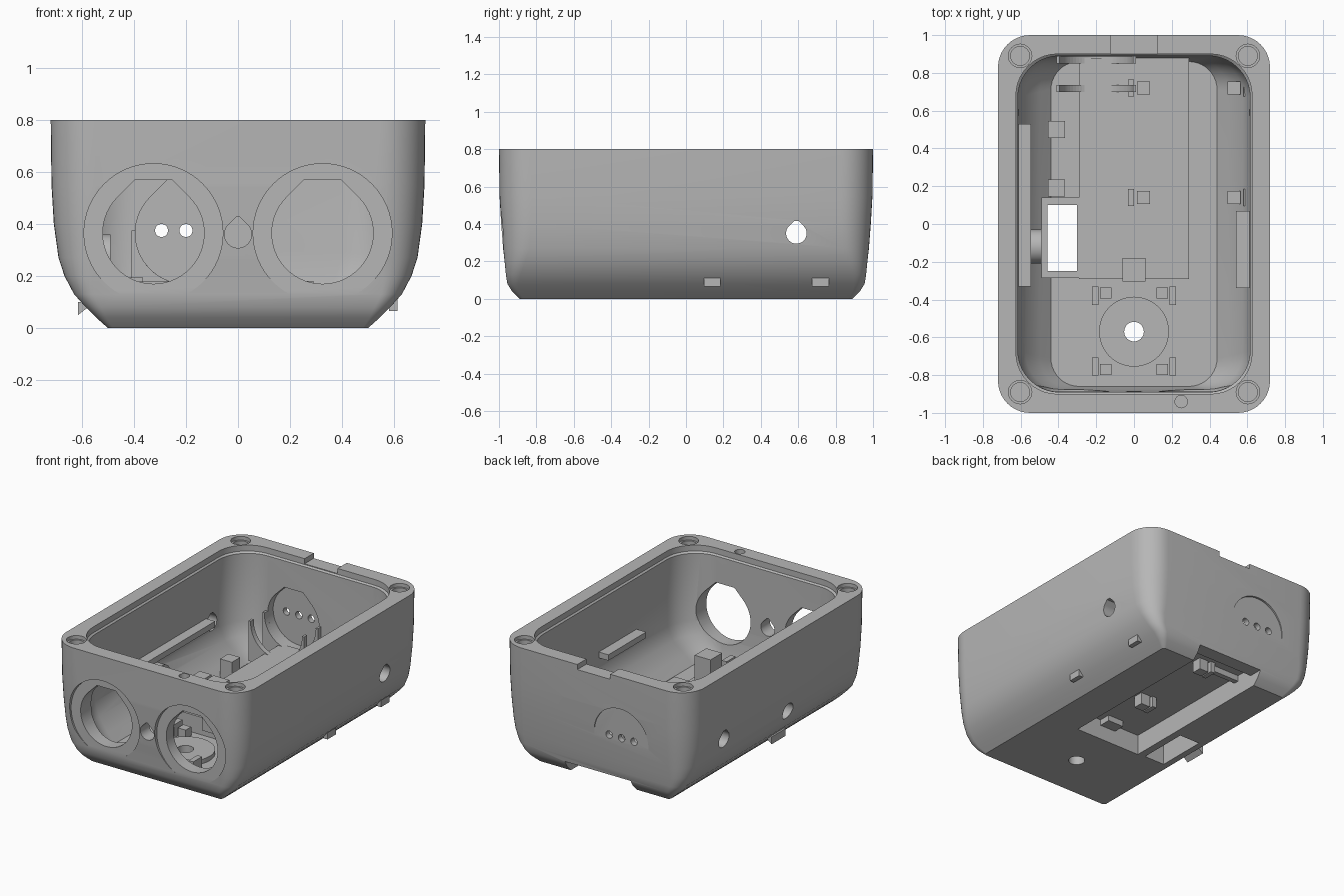
import bpy, bmesh, math
from mathutils import Vector

if "Cube" in bpy.data.objects:
    bpy.data.objects.remove(bpy.data.objects["Cube"], do_unlink=True)

GREY = (0.47, 0.47, 0.47, 1.0)
plastic = bpy.data.materials.new("grey plastic")
plastic.use_nodes = True
plastic.diffuse_color = GREY
bsdf = next(n for n in plastic.node_tree.nodes if n.type == 'BSDF_PRINCIPLED')
bsdf.inputs["Base Color"].default_value = GREY
bsdf.inputs["Roughness"].default_value = 0.6


def finish(name, bm):
    bmesh.ops.recalc_face_normals(bm, faces=bm.faces)
    mesh = bpy.data.meshes.new(name)
    bm.to_mesh(mesh)
    bm.free()
    mesh.materials.append(plastic)
    obj = bpy.data.objects.new(name, mesh)
    bpy.context.collection.objects.link(obj)
    return obj


def prism(name, outline, axis, lo, hi):
    """Extrude a 2D outline along one axis."""
    place = {'x': lambda u, v, w: (w, u, v),
             'y': lambda u, v, w: (u, w, v),
             'z': lambda u, v, w: (u, v, w)}[axis]
    bm = bmesh.new()
    low = [bm.verts.new(place(u, v, lo)) for u, v in outline]
    high = [bm.verts.new(place(u, v, hi)) for u, v in outline]
    skin(bm, [low, high])
    return finish(name, bm)


def skin(bm, rings):
    """Join matching rings and cap both ends."""
    for a, b in zip(rings, rings[1:]):
        for i in range(len(a)):
            j = (i + 1) % len(a)
            bm.faces.new((a[i], a[j], b[j], b[i]))
    bm.faces.new(rings[0])
    bm.faces.new(rings[-1])


def box(name, x0, x1, y0, y1, z0, z1):
    return prism(name, [(x0, y0), (x1, y0), (x1, y1), (x0, y1)], 'z', z0, z1)


def circle(u, v, r, n=48):
    return [(u + r * math.cos(math.tau * i / n), v + r * math.sin(math.tau * i / n))
            for i in range(n)]


def teardrop(u, v, r, top, n=40):
    """Circle whose upper part runs in 45 degree tangents to a flat top."""
    arc = [math.radians(135 + 270 * i / n) for i in range(n + 1)]
    half = r * math.sqrt(2) - top
    return ([(u + r * math.cos(a), v + r * math.sin(a)) for a in arc]
            + [(u + half, v + top), (u - half, v + top)])


def loft(name, sections, steps=10):
    """Stack rounded rectangles given as (z, half x, half y, corner radius)."""
    bm = bmesh.new()
    rings = []
    for z, hx, hy, r in sections:
        ring = []
        for k, (sx, sy) in enumerate([(1, 1), (-1, 1), (-1, -1), (1, -1)]):
            for i in range(steps + 1):
                a = math.pi / 2 * (k + i / steps)
                ring.append(bm.verts.new((sx * (hx - r) + r * math.cos(a),
                                          sy * (hy - r) + r * math.sin(a), z)))
        rings.append(ring)
    skin(bm, rings)
    return finish(name, bm)


cutters = set()


def cut(obj, *tools):
    for tool in tools:
        mod = obj.modifiers.new("cut", 'BOOLEAN')
        mod.operation = 'DIFFERENCE'
        mod.solver = 'EXACT'
        mod.object = tool
        cutters.add(tool)
        tool.hide_render = True
    deps = bpy.context.evaluated_depsgraph_get()
    mesh = bpy.data.meshes.new_from_object(obj.evaluated_get(deps))
    obj.modifiers.clear()
    obj.data = mesh


# Tub with tapered underside, and its cavity
shell = loft("case_shell", [
    (0, .5, .89, .02), (.04, .545, .93, .04), (.08, .585, .955, .06),
    (.13, .63, .963, .08), (.2, .667, .97, .11), (.27, .69, .978, .14),
    (.4, .708, .988, .16), (.55, .717, .997, .17), (.8, .72, 1, .17)])
cavity = loft("cavity_cutter", [
    (.06, .44, .86, .15), (.12, .5, .87, .17), (.2, .575, .88, .2),
    (.29, .612, .885, .21), (.75, .615, .89, .22), (.76, .625, .9, .22),
    (.9, .625, .9, .22)])
cut(shell, cavity)

# Front windows, each in a shallow round seat
front = []
for s in (-1, 1):
    front += [prism("seat_cutter", circle(s * .325, .365, .267, 64), 'y', -1.2, -.963),
              prism("window_cutter", teardrop(s * .325, .365, .195, .205), 'y', -1.2, -.7)]
front.append(prism("front_hole_cutter", teardrop(0, .36, .052, .068), 'y', -1.2, -.7))
cut(shell, *front)

# Round panel with three small holes in the back wall
back = [prism("panel_cutter", circle(-.2, .375, .205, 64), 'y', .984, 1.2),
        prism("panel_inner_cutter", teardrop(-.2, .365, .195, .205), 'y', .8, .945)]
back += [prism("sound_hole_cutter", circle(-.2 + i * .094, .375, .025, 20), 'y', .85, 1.2)
         for i in (-1, 0, 1)]
cut(shell, *back)

# Side holes, rim notch, screw holes
sides = [prism("side_hole_cutter", teardrop(.59, .35, .055, .065), 'x', -1, 1),
         prism("plug_hole_cutter", circle(-.12, .27, .055, 32), 'x', -1, -.45),
         box("notch_cutter", -.125, .125, .85, 1.2, .765, .9),
         prism("pin_hole_cutter", circle(.25, -.94, .033, 24), 'z', .7, .9)]
for sx in (-1, 1):
    for sy in (-1, 1):
        sides += [prism("screw_seat_cutter", circle(sx * .603, sy * .89, .062, 32), 'z', .775, .9),
                  prism("screw_hole_cutter", circle(sx * .603, sy * .89, .05, 32), 'z', .45, .85)]
cut(shell, *sides)

# Openings in the underside
battery_bay = box("battery_bay_cutter", -.25, .25, -.26, .86, -.1, .14)
bay_exit = box("bay_exit_cutter", -.25, .25, .8, 1.2, -.1, .085)
switch_opening = box("switch_opening_cutter", -.457, -.302, -.25, .1, -.1, .5)
floor_hole = prism("floor_hole_cutter", circle(0, -.57, .052, 32), 'z', -.1, .3)
cut(shell, battery_bay, bay_exit, switch_opening, floor_hole)

# Raised battery cover and switch frame on the floor
cover = box("battery_cover", -.29, .29, -.29, .88, .03, .18)
cut(cover, battery_bay, bay_exit)
frame = box("switch_frame", -.49, -.29, -.285, .14, .03, .178)
cut(frame, switch_opening)

# Round seat around the floor hole
pad = prism("floor_pad", circle(0, -.57, .185), 'z', .04, .09)
cut(pad, floor_hole)

# Cradle made of two half rings by the back wall
ring_space = prism("cradle_cutter", circle(-.2, .365, .195, 64), 'y', .5, .945)
ring_gap = box("cradle_gap_cutter", -.21, -.12, .6, .95, .18, .5)
for name, y0, y1 in (("cradle_front", .7, .735), ("cradle_rear", .85, .9)):
    cradle = box(name, -.41, .01, y0, y1, .1, .375)
    cut(cradle, ring_space, ring_gap)

# Plug sleeve in the side wall, with a hook showing outside
sleeve = prism("plug_sleeve", circle(-.12, .27, .09, 40), 'x', -.65, -.49)
cut(sleeve, sides[1])
prism("side_hook", [(-.615, .05), (-.615, .1), (-.55, .1), (-.57, .085)], 'y', -.2, -.05)

# Ribs on the side walls
box("left_rib", .54, .65, -.34, .07, .36, .4)
box("right_rib", -.65, -.545, -.33, .53, .36, .4)

# Board posts, each pair with clips beside it
for x, clip_x in ((.05, -.015), (.53, .597)):
    for y in (.14, .72):
        box("board_post", x - .035, x + .035, y - .035, y + .035, .06, .21)
        box("board_clip", clip_x - .016, clip_x + .016, y - .045, y + .045, .065, .23)
for y in (.5, .19):
    box("side_post", -.455, -.365, y - .045, y + .045, .05, .195)
box("centre_post", -.06, .06, -.305, -.18, .1, .43)
for sx in (-1, 1):
    for y, clip_y in ((-.365, -.38), (-.77, -.755)):
        box("pad_post", sx * .15 - .03, sx * .15 + .03, y - .03, y + .03, .04, .12)
        box("pad_clip", sx * .205 - .018, sx * .205 + .018, clip_y - .048, clip_y + .048, .04, .15)

for tool in cutters:
    bpy.data.objects.remove(tool, do_unlink=True)

# Smooth the rounded parts while keeping edges crisp
bpy.ops.object.select_all(action='DESELECT')
for obj in (shell, pad, sleeve):
    obj.select_set(True)
bpy.context.view_layer.objects.active = shell
bpy.ops.object.shade_smooth_by_angle(angle=math.radians(25))
